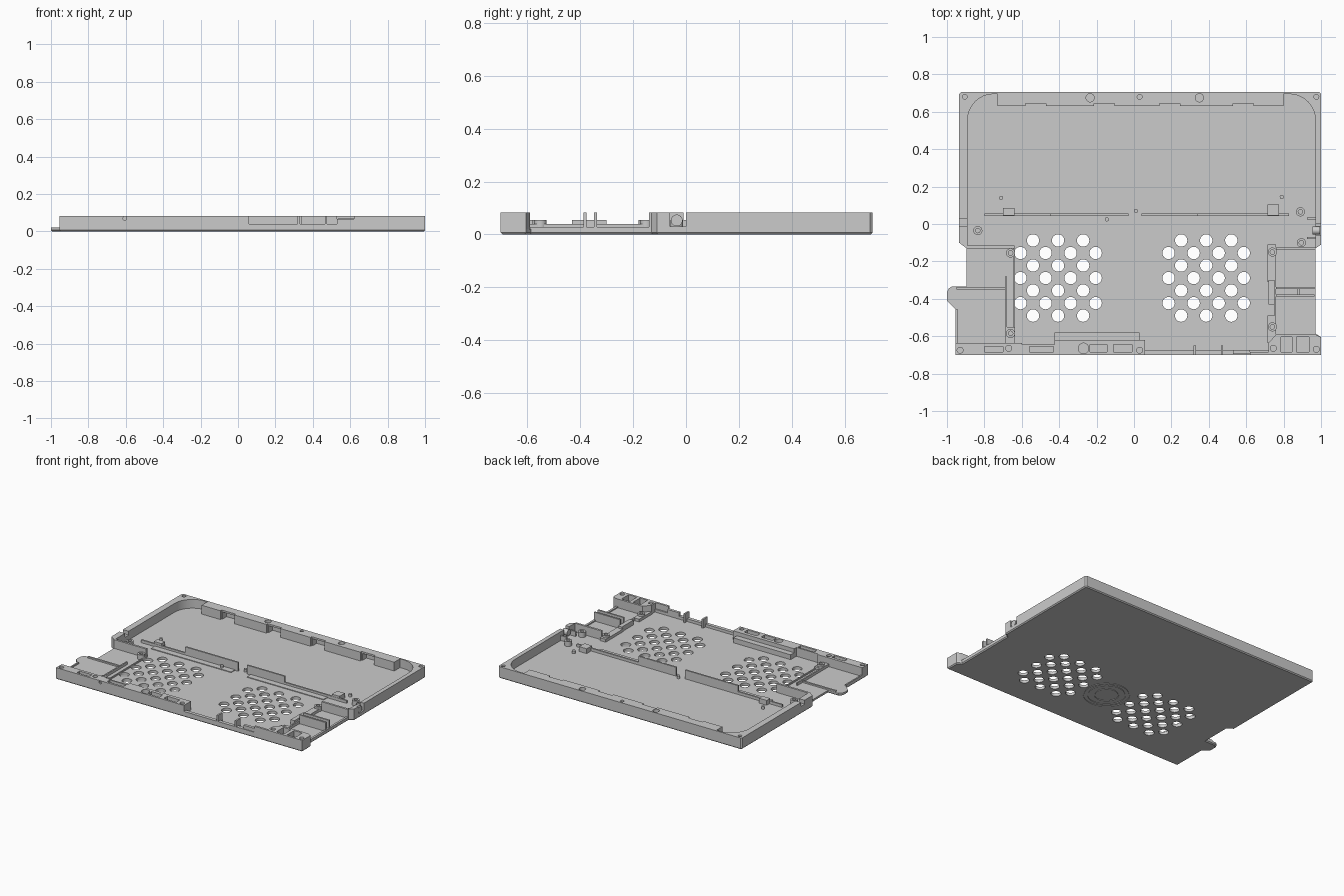
import bpy
import bmesh
from math import cos, sin, pi, radians
from mathutils import Matrix, Vector

FLOOR, LOW, MID, TOP = 0.02, 0.04, 0.055, 0.083

if "Cube" in bpy.data.objects:
    bpy.data.objects.remove(bpy.data.objects["Cube"])

# Single plastic colour
grey = bpy.data.materials.new("grey_plastic")
grey.use_nodes = True
colour = (0.6, 0.6, 0.6, 1)
grey.diffuse_color = colour
grey.node_tree.nodes["Principled BSDF"].inputs["Base Color"].default_value = colour


def finish(name, bm):
    bmesh.ops.recalc_face_normals(bm, faces=bm.faces)
    mesh = bpy.data.meshes.new(name)
    bm.to_mesh(mesh)
    bm.free()
    mesh.materials.append(grey)
    obj = bpy.data.objects.new(name, mesh)
    bpy.context.collection.objects.link(obj)
    return obj


def prism(name, points, bottom=FLOOR, top=TOP, chamfer=0):
    bm = bmesh.new()
    base = bm.faces.new([bm.verts.new((x, y, bottom)) for x, y in points])
    made = bmesh.ops.extrude_face_region(bm, geom=[base], use_keep_orig=True)
    verts = [v for v in made["geom"] if isinstance(v, bmesh.types.BMVert)]
    bmesh.ops.translate(bm, verts=verts, vec=(0, 0, top - bottom))
    bmesh.ops.recalc_face_normals(bm, faces=bm.faces)
    if chamfer:
        edges = [e for e in bm.edges if all(v.co.z < bottom + 0.001 for v in e.verts)]
        bmesh.ops.bevel(bm, geom=edges, offset=chamfer, segments=1, affect='EDGES')
    return finish(name, bm)


def box(name, left, right, front, back, top=TOP, bottom=FLOOR):
    corners = [(left, front), (right, front), (right, back), (left, back)]
    return prism(name, corners, bottom, top)


def cylinder(name, x, y, radius, top, bottom=FLOOR, sides=24):
    circle = [(x + radius * cos(2 * pi * i / sides), y + radius * sin(2 * pi * i / sides))
              for i in range(sides)]
    return prism(name, circle, bottom, top)


def ring(name, x, y, inner, outer, bottom, top):
    bm = bmesh.new()
    profile = [(inner, bottom), (outer, bottom), (outer, top), (inner, top)]
    verts = [bm.verts.new((x + r, y, z)) for r, z in profile]
    edges = [bm.edges.new((verts[i], verts[(i + 1) % len(verts)])) for i in range(len(verts))]
    bmesh.ops.spin(bm, geom=verts + edges, cent=(x, y, 0), axis=(0, 0, 1),
                   angle=2 * pi, steps=40, use_merge=True)
    bmesh.ops.remove_doubles(bm, verts=bm.verts, dist=0.0001)
    return finish(name, bm)


def cut(target, cutters):
    # Disjoint cutters are gathered in one mesh, subtracted and discarded
    bm = bmesh.new()
    for cutter in cutters:
        bm.from_mesh(cutter.data)
        bpy.data.objects.remove(cutter)
    tool = finish("cutter", bm)
    tool.hide_render = True
    mod = target.modifiers.new("cut", 'BOOLEAN')
    mod.operation, mod.solver, mod.object = 'DIFFERENCE', 'EXACT', tool
    mod.use_self = True
    bpy.context.view_layer.objects.active = target
    bpy.ops.object.modifier_apply(modifier=mod.name)
    bpy.data.objects.remove(tool)


def screw_holes(spots, radius=0.016):
    return [cylinder("hole", x, y, radius, TOP + 0.01, LOW) for x, y in spots]


def pocket(left, right, front, back):
    return box("pocket", left, right, front, back, TOP + 0.01, LOW)


# Base plate with side tab and right-hand recess
plate = prism("base_plate", [
    (-0.955, -0.70), (1.0, -0.70), (1.0, -0.605), (0.97, -0.585), (0.97, -0.13),
    (1.0, -0.11), (1.0, 0.695), (0.99, 0.705), (-0.925, 0.705), (-0.935, 0.695),
    (-0.935, -0.10), (-0.895, -0.13), (-0.895, -0.335), (-0.975, -0.335),
    (-0.99, -0.345), (-1.0, -0.365), (-1.0, -0.41), (-0.955, -0.455)], 0, FLOOR, 0.007)

# Two staggered vent grids
STEP = 0.067
vents = []
for start in (-0.607, 0.185):
    for row in range(7):
        for column in range(4 if row % 2 else 3):
            x = start + STEP * (2 * column + (row + 1) % 2)
            vents.append(cylinder("vent", x, -0.088 - STEP * row, 0.033, 0.1, -0.1))
cut(plate, vents)

# Round grooves in the underside
cut(plate, [ring("groove", -0.01, -0.29, r - 0.006, r, -0.01, 0.004)
            for r in (0.08, 0.125, 0.152)])


# Rear frame: side walls, rounded inner corners, stepped rear ledge
def arc(cx, cy, r, start, end, steps=8):
    angles = [radians(start + (end - start) * i / steps) for i in range(steps + 1)]
    return [(cx + r * cos(a), cy + r * sin(a)) for a in angles]


NOTCHES = (0.585, 0.19, -0.16, -0.525)
ledge = [(0.80, 0.695), (0.80, 0.63)]
for x in NOTCHES:
    ledge += [(x + 0.055, 0.63), (x + 0.055, 0.645), (x - 0.055, 0.645), (x - 0.055, 0.63)]
ledge += [(-0.73, 0.63), (-0.73, 0.695)]
outer = [(-0.89, -0.13), (-0.895, -0.13), (-0.935, -0.10), (-0.935, 0.695), (-0.925, 0.705),
         (0.99, 0.705), (1.0, 0.695), (1.0, -0.11), (0.97, -0.13)]
frame = prism("rear_frame", outer + arc(0.83, 0.555, 0.14, 0, 90) + ledge
              + arc(-0.75, 0.555, 0.14, 90, 180))
cutters = screw_holes([(-0.905, 0.68), (0.03, 0.68), (0.975, 0.68)], 0.013)
cutters += screw_holes([(-0.235, 0.675), (0.35, 0.675)], 0.022)
cutters.append(box("port", 0.95, 1.1, -0.06, 0.0, 0.1, 0.03))
cutters.append(box("port", -1.1, -0.88, -0.01, 0.03, 0.1, MID))
# Clip slots running under the ledge
cutters += [box("clip_slot", x - 0.048, x + 0.048, 0.60, 0.69, 0.07, 0.01) for x in NOTCHES]
cut(frame, cutters)

# Side socket in the right port
socket = cylinder("side_socket", 0, 0, 0.022, 0.02, -0.02)
socket.data.transform(Matrix.Translation((0.975, -0.035, 0.053))
                      @ Matrix.Rotation(pi / 2, 4, Vector((0, 1, 0))))

# Front wall, left half
wall = prism("front_wall_left", [
    (-0.955, -0.70), (0.06, -0.70), (0.06, -0.62), (-0.425, -0.62), (-0.425, -0.645),
    (-0.60, -0.645), (-0.60, -0.635), (-0.955, -0.635)])
cutters = screw_holes([(-0.93, -0.675), (-0.67, -0.665), (0.03, -0.675)])
cutters += screw_holes([(-0.27, -0.665)], 0.028)
for left, right in ((-0.80, -0.70), (-0.56, -0.43), (-0.235, -0.145), (-0.11, -0.01)):
    cutters.append(pocket(left, right, -0.685, -0.645 if left > -0.5 else -0.655))
pin = cylinder("pin_hole", 0, 0, 0.01, 0.01, -0.01)
pin.data.transform(Matrix.Translation((-0.605, -0.70, 0.07)) @ Matrix.Rotation(pi / 2, 4, 'X'))
cutters.append(pin)
cut(wall, cutters)
box("front_wall_shelf", -0.425, 0.03, -0.62, -0.58, MID)

# Low front sill with upright ribs
box("front_sill", 0.06, 0.72, -0.70, -0.675, LOW)
box("front_sill_lip", 0.62, 0.72, -0.70, -0.685)
box("sill_block", 0.53, 0.62, -0.695, -0.675, 0.065)
for x in (0.325, 0.47):
    box("sill_rib", x - 0.006, x + 0.006, -0.70, -0.65)

# Front right corner block
corner = prism("front_right_corner", [
    (0.72, -0.70), (1.0, -0.70), (1.0, -0.605), (0.97, -0.59), (0.76, -0.59), (0.72, -0.635)])
cut(corner, screw_holes([(0.745, -0.665), (0.975, -0.67)])
    + [pocket(0.785, 0.845, -0.685, -0.605), pocket(0.87, 0.935, -0.685, -0.605)])

# Left compartment: cross wall, divider strip, tab lip
box("left_cross_wall", -0.895, -0.64, -0.13, -0.115)
box("left_divider", -0.685, -0.635, -0.64, -0.55, LOW)
box("left_divider_wall", -0.69, -0.68, -0.64, -0.28, LOW)
box("left_divider_inner", -0.645, -0.637, -0.55, -0.13, 0.03)
box("tab_rear_lip", -0.95, -0.68, -0.35, -0.337, 0.03)
box("tab_side_lip", -0.955, -0.945, -0.635, -0.455, 0.03)

# Right compartment: cross walls, divider strips, connector
box("right_cross_wall", 0.76, 0.97, -0.14, -0.125)
for y in (-0.342, -0.382):
    box("right_bay_wall", 0.76, 0.965, y - 0.006, y + 0.006)
box("right_bay_bridge", 0.875, 0.887, -0.38, -0.34, MID)
box("right_edge_rail", 0.955, 0.97, -0.59, -0.13, 0.028)
box("right_divider_back", 0.715, 0.76, -0.31, -0.11, LOW)
box("right_divider_front", 0.715, 0.76, -0.635, -0.49, LOW)
box("right_divider_wall", 0.75, 0.76, -0.50, -0.30, LOW)
box("connector", 0.72, 0.75, -0.43, -0.30, MID)

# Middle rails with low steps and tall fins
box("left_rail_step", -0.69, -0.055, 0, 0.043, 0.025)
box("right_rail_step", 0.07, 0.68, 0, 0.043, 0.025)
box("left_rail", -0.80, -0.03, 0.043, 0.055, LOW)
box("right_rail", 0.04, 0.83, 0.043, 0.055, LOW)
box("left_fin", -0.45, -0.03, 0.043, 0.055)
box("right_fin", 0.04, 0.34, 0.043, 0.055)
box("left_rail_block", -0.70, -0.64, 0.045, 0.085, MID)
box("right_rail_block", 0.715, 0.775, 0.045, 0.105, MID)

# Screw posts and locating pins
for x, y in ((-0.66, -0.155), (-0.66, -0.585), (0.74, -0.15), (0.74, -0.55),
             (-0.835, -0.035), (0.89, 0.065), (0.895, -0.10)):
    ring("screw_post", x, y, 0.012, 0.024, FLOOR, MID)
for x, y in ((-0.71, 0.14), (0.79, 0.145), (0.01, 0.07), (-0.145, 0.025)):
    cylinder("locating_pin", x, y, 0.011, LOW, sides=16)
for y in (0.03, -0.075):
    box("port_clip", 0.925, 0.97, y - 0.006, y + 0.006, MID)

# Smooth round surfaces, keep edges sharp
for obj in bpy.context.collection.objects:
    if obj.type == 'MESH' and grey.name in obj.data.materials:
        bpy.ops.object.select_all(action='DESELECT')
        obj.select_set(True)
        bpy.context.view_layer.objects.active = obj
        bpy.ops.object.shade_smooth_by_angle(angle=radians(30))
